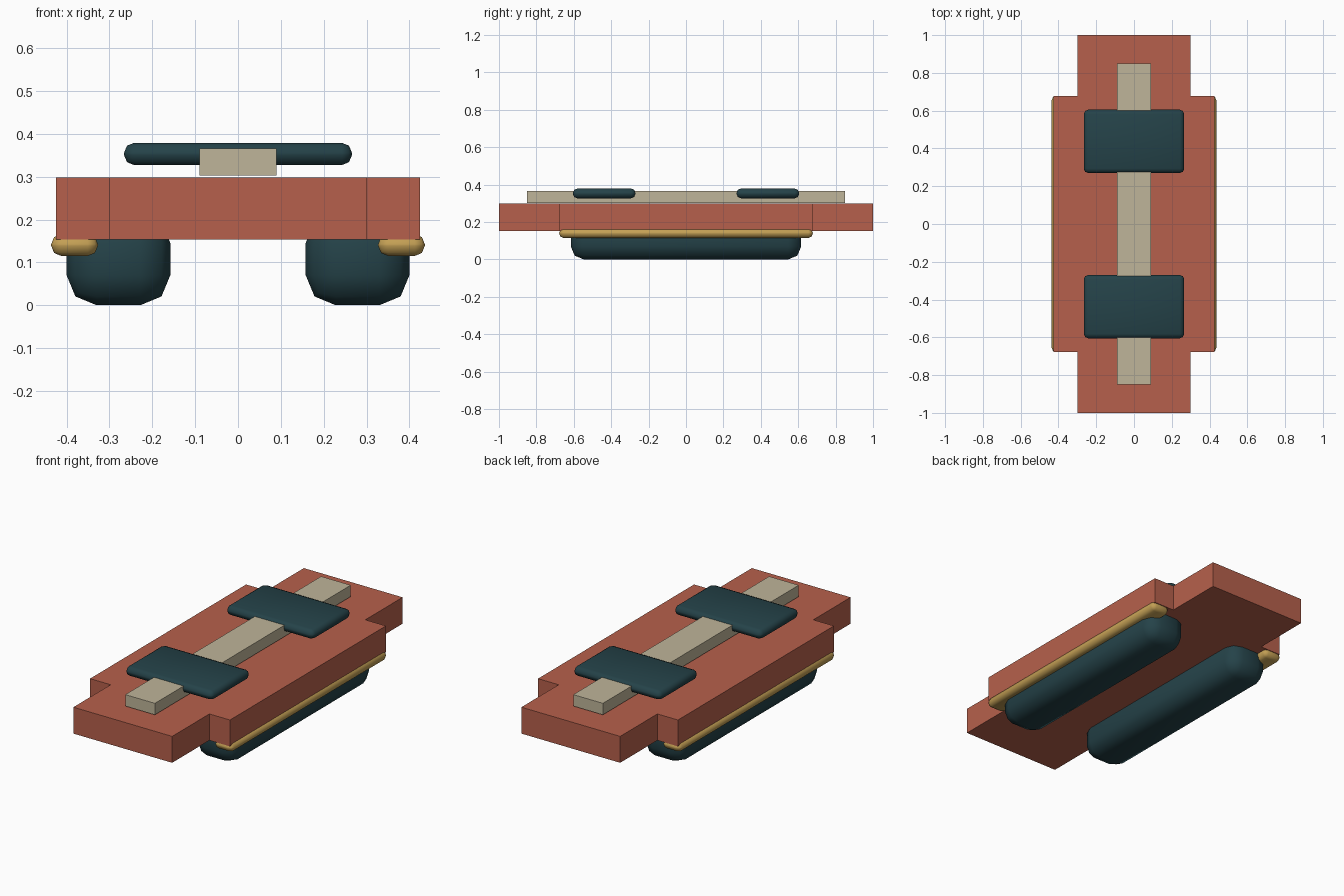
import bpy, bmesh, math

if "Cube" in bpy.data.objects:
    bpy.data.objects.remove(bpy.data.objects["Cube"])


def material(name, rgb):
    m = bpy.data.materials.new(name)
    m.diffuse_color = (*rgb, 1)
    m.use_nodes = True
    m.node_tree.nodes["Principled BSDF"].inputs["Base Color"].default_value = m.diffuse_color
    return m


TERRACOTTA = material("terracotta", (0.47, 0.118, 0.072))
TEAL = material("dark teal", (0.018, 0.055, 0.066))
BEIGE = material("beige", (0.52, 0.46, 0.32))
GOLD = material("gold", (0.55, 0.35, 0.09))


def add_object(name, bm, mat):
    bmesh.ops.recalc_face_normals(bm, faces=bm.faces)
    mesh = bpy.data.meshes.new(name)
    bm.to_mesh(mesh)
    bm.free()
    mesh.materials.append(mat)
    obj = bpy.data.objects.new(name, mesh)
    bpy.context.collection.objects.link(obj)
    return obj


def box(name, x, y, z, mat, bevel=0.0):
    """Box from (min, max) ranges, optionally with soft rounded edges."""
    bm = bmesh.new()
    bmesh.ops.create_cube(bm, size=1)
    for v in bm.verts:
        v.co = [(lo + hi) / 2 + c * (hi - lo) for c, (lo, hi) in zip(v.co, (x, y, z))]
    if bevel:
        bmesh.ops.bevel(bm, geom=bm.edges[:], offset=bevel, segments=2,
                        profile=0.5, affect='EDGES')
    obj = add_object(name, bm, mat)
    if bevel:
        bpy.ops.object.select_all(action='DESELECT')
        obj.select_set(True)
        bpy.context.view_layer.objects.active = obj
        bpy.ops.object.shade_smooth_by_angle(angle=math.radians(60))
    return obj


# Deck: stepped outline extruded upward
quarter = [(0.30, 1.0), (0.30, 0.677), (0.425, 0.677)]
outline = quarter + [(x, -y) for x, y in reversed(quarter)]
outline += [(-x, -y) for x, y in outline]
bm = bmesh.new()
face = bm.faces.new([bm.verts.new((x, y, 0.153)) for x, y in outline])
top = bmesh.ops.extrude_face_region(bm, geom=[face])["geom"]
bmesh.ops.translate(bm, vec=(0, 0, 0.145),
                    verts=[g for g in top if isinstance(g, bmesh.types.BMVert)])
add_object("deck", bm, TERRACOTTA)

# Central rail just above the deck
box("center_rail", (-0.09, 0.09), (-0.85, 0.85), (0.303, 0.366), BEIGE)

# Cross pads over the rail
for label, s in (("front", -1), ("back", 1)):
    box(label + "_pad", (-0.266, 0.266), sorted((s * 0.27, s * 0.605)),
        (0.327, 0.379), TEAL, 0.0235)

# Rounded skids under the deck and gold side trims
for label, s in (("left", -1), ("right", 1)):
    box(label + "_skid", sorted((s * 0.158, s * 0.40)), (-0.616, 0.616),
        (0.0, 0.215), TEAL, 0.07)
    box(label + "_trim", sorted((s * 0.327, s * 0.436)), (-0.678, 0.678),
        (0.115, 0.166), GOLD, 0.0235)
